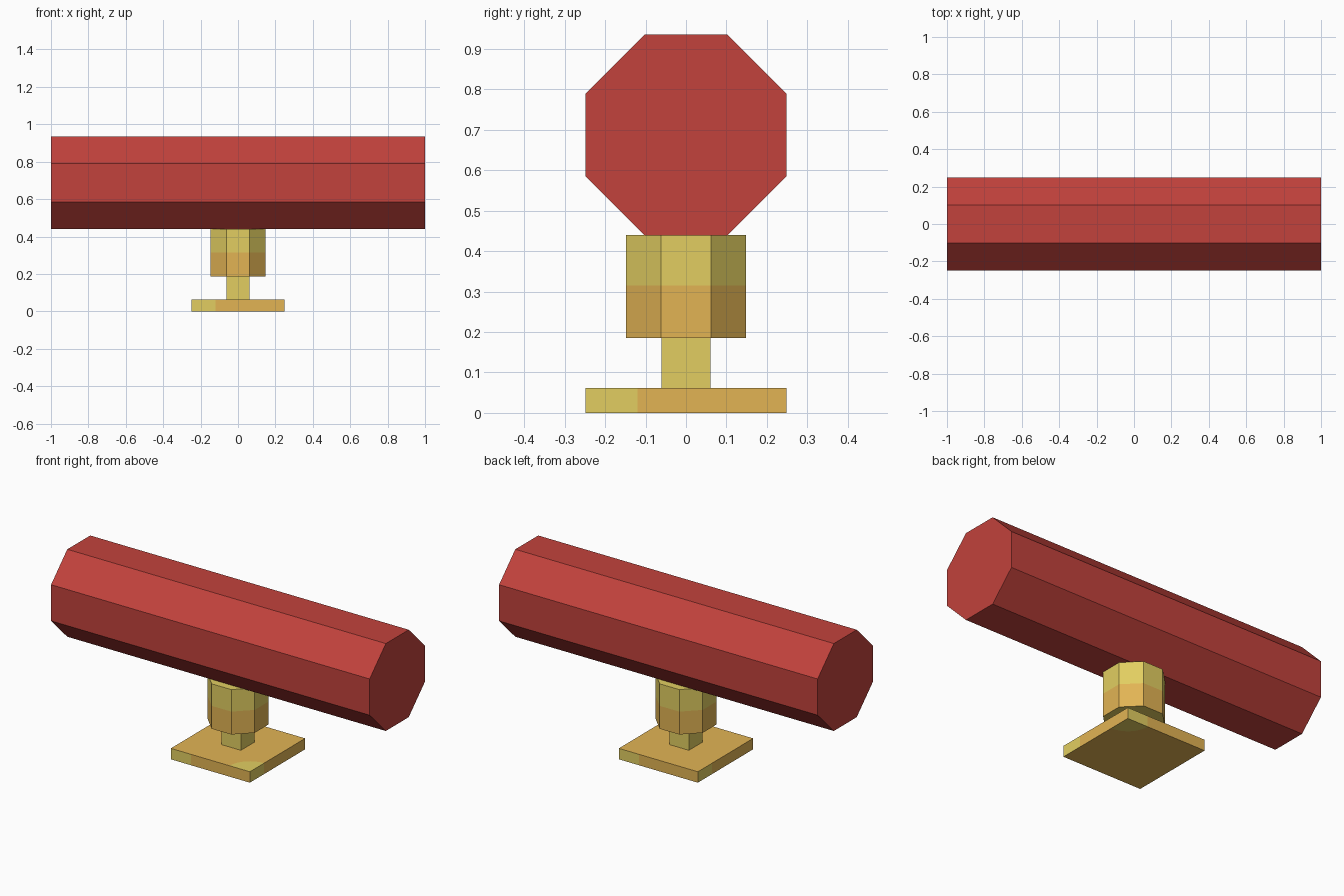
import bpy, bmesh, math
from mathutils import Matrix, Vector

cube = bpy.data.objects.get("Cube")
if cube:
    bpy.data.objects.remove(cube, do_unlink=True)


def material(name, srgb):
    lin = [((c / 255 + 0.055) / 1.055) ** 2.4 for c in srgb] + [1.0]
    m = bpy.data.materials.new(name)
    m.use_nodes = True
    m.diffuse_color = lin
    bsdf = m.node_tree.nodes["Principled BSDF"]
    bsdf.inputs["Base Color"].default_value = lin
    bsdf.inputs["Roughness"].default_value = 0.8
    return m


RED = material("red", (194, 66, 60))
YELLOW = material("pale_gold", (226, 206, 97))
ORANGE = material("orange_gold", (226, 180, 84))


def finish(name, bm, *mats):
    bmesh.ops.recalc_face_normals(bm, faces=bm.faces)
    mesh = bpy.data.meshes.new(name)
    bm.to_mesh(mesh)
    bm.free()
    for m in mats:
        mesh.materials.append(m)
    obj = bpy.data.objects.new(name, mesh)
    bpy.context.collection.objects.link(obj)
    return obj


def octagon_prism(apothem, length, matrix):
    """Eight-sided prism with flats facing the axes."""
    bm = bmesh.new()
    r = apothem / math.cos(math.pi / 8)
    bmesh.ops.create_cone(bm, cap_ends=True, segments=8, radius1=r, radius2=r, depth=length,
                          matrix=matrix @ Matrix.Rotation(math.pi / 8, 4, 'Z'))
    # align flats to the axes whichever way the primitive starts
    return bm


# Hammer head: long octagonal bar along x
head = octagon_prism(0.248, 2.0,
                     Matrix.Translation((0, 0, 0.687)) @ Matrix.Rotation(math.pi / 2, 4, 'Y'))
finish("head", head, RED)

# Collar: octagonal column, pale above and orange below
SPLIT = 0.315
collar = octagon_prism(0.148, 0.255, Matrix.Translation((0, 0, 0.3125)))
bmesh.ops.bisect_plane(collar, geom=collar.verts[:] + collar.edges[:] + collar.faces[:],
                       plane_co=(0, 0, SPLIT), plane_no=(0, 0, 1))
for f in collar.faces:
    is_side = abs(f.normal.z) < 0.5
    f.material_index = int(is_side and f.calc_center_median().z < SPLIT)
finish("collar", collar, YELLOW, ORANGE)

# Neck: square post between base and collar
neck = bmesh.new()
bmesh.ops.create_cube(neck, size=1, matrix=Matrix.Translation((0, 0, 0.1235))
                      @ Matrix.Diagonal((0.122, 0.122, 0.125, 1)))
finish("neck", neck, YELLOW)

# Base: square slab with a pale end on each side and a pale quarter disc on each cap
H, A, TOP = 0.248, 0.128, 0.062
corners = [Vector(c) * H for c in ((-1, -1), (1, -1), (1, 1), (-1, 1))]
outline = []
for i, c in enumerate(corners):
    d = (corners[(i + 1) % 4] - c).normalized()
    outline += [c, c + d * A, corners[(i + 1) % 4] - d * A]

base = bmesh.new()
rings = [[base.verts.new((p.x, p.y, z)) for p in outline] for z in (0, TOP)]
for i in range(12):
    j = (i + 1) % 12
    f = base.faces.new((rings[0][i], rings[0][j], rings[1][j], rings[1][i]))
    f.material_index = int(i % 3 == 0)
for ring, k in ((rings[0], 2), (rings[1], 1)):
    ring = ring[3 * k:] + ring[:3 * k]          # chosen corner first
    c, start, end = ring[0].co, ring[1].co - ring[0].co, ring[-1].co - ring[0].co
    arc = [base.verts.new(c + start * math.cos(t) + end * math.sin(t))
           for t in (math.pi / 2 * n / 8 for n in range(1, 8))]
    base.faces.new([ring[-1], ring[0], ring[1]] + arc).material_index = 1
    base.faces.new(ring[1:] + arc[::-1])
finish("base", base, ORANGE, YELLOW)
